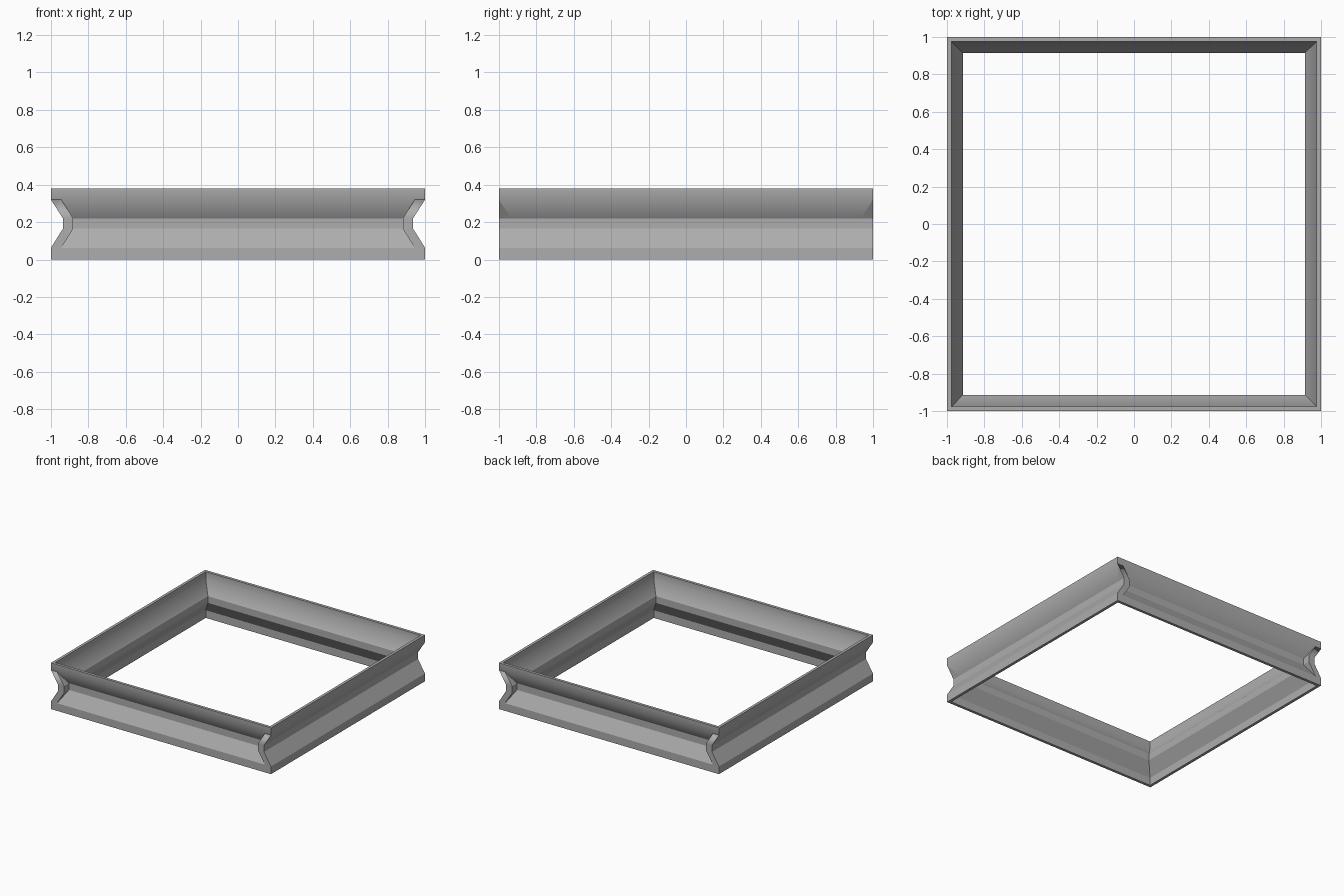
import bpy, bmesh

if "Cube" in bpy.data.objects:
    bpy.data.objects.remove(bpy.data.objects["Cube"])

H = 0.38
WALL = 0.023          # wall thickness
LIP = 0.055           # width of the end lips
# outer profile: (distance from centre, height)
OUTER = [(1.0, 0.0), (1.0, 0.063), (0.936, 0.165), (0.936, 0.22), (1.0, 0.32), (1.0, H)]
INNER = [(r - WALL, z) for r, z in reversed(OUTER)]
CORNERS = [(-1, -1), (1, -1), (1, 1), (-1, 1)]

steel = bpy.data.materials.new("grey steel")
steel.diffuse_color = (0.42, 0.42, 0.42, 1)
steel.use_nodes = True
steel.node_tree.nodes["Principled BSDF"].inputs["Base Color"].default_value = steel.diffuse_color


def finish(name, bm):
    bmesh.ops.remove_doubles(bm, verts=bm.verts, dist=1e-5)
    bmesh.ops.recalc_face_normals(bm, faces=bm.faces)
    # soft crease only where the upper flare meets the rim
    for f in bm.faces:
        f.smooth = True
    for e in bm.edges:
        along = abs(e.verts[0].co.z - e.verts[1].co.z) < 1e-4
        e.smooth = along and abs(e.verts[0].co.z - 0.32) < 1e-3
    mesh = bpy.data.meshes.new(name)
    bm.to_mesh(mesh)
    bm.free()
    mesh.materials.append(steel)
    obj = bpy.data.objects.new(name, mesh)
    bpy.context.collection.objects.link(obj)
    return obj


# square frame: the pinched profile swept round four mitred corners
bm = bmesh.new()
rings = [[bm.verts.new((sx * r, sy * r, z)) for r, z in OUTER + INNER] for sx, sy in CORNERS]
n = len(rings[0])
for i in range(4):
    a, b = rings[i], rings[(i + 1) % 4]
    for k in range(n):
        m = (k + 1) % n
        bm.faces.new((a[k], b[k], b[m], a[m]))
finish("square_frame", bm)

# end lips: the side rails run on past the front and back rails
for sx, sy in CORNERS:
    bm = bmesh.new()
    rows = []
    for r, z in OUTER[1:5]:
        pts = [(r, r), (r, 1.0), (r - LIP, 1.0), (r - LIP, r)]
        rows.append([bm.verts.new((sx * x, sy * y, z)) for x, y in pts])
    for a, b in zip(rows, rows[1:]):
        for k in range(4):
            m = (k + 1) % 4
            bm.faces.new((a[k], a[m], b[m], b[k]))
    name = ("front" if sy < 0 else "back") + ("_left" if sx < 0 else "_right") + "_end_lip"
    finish(name, bm)
